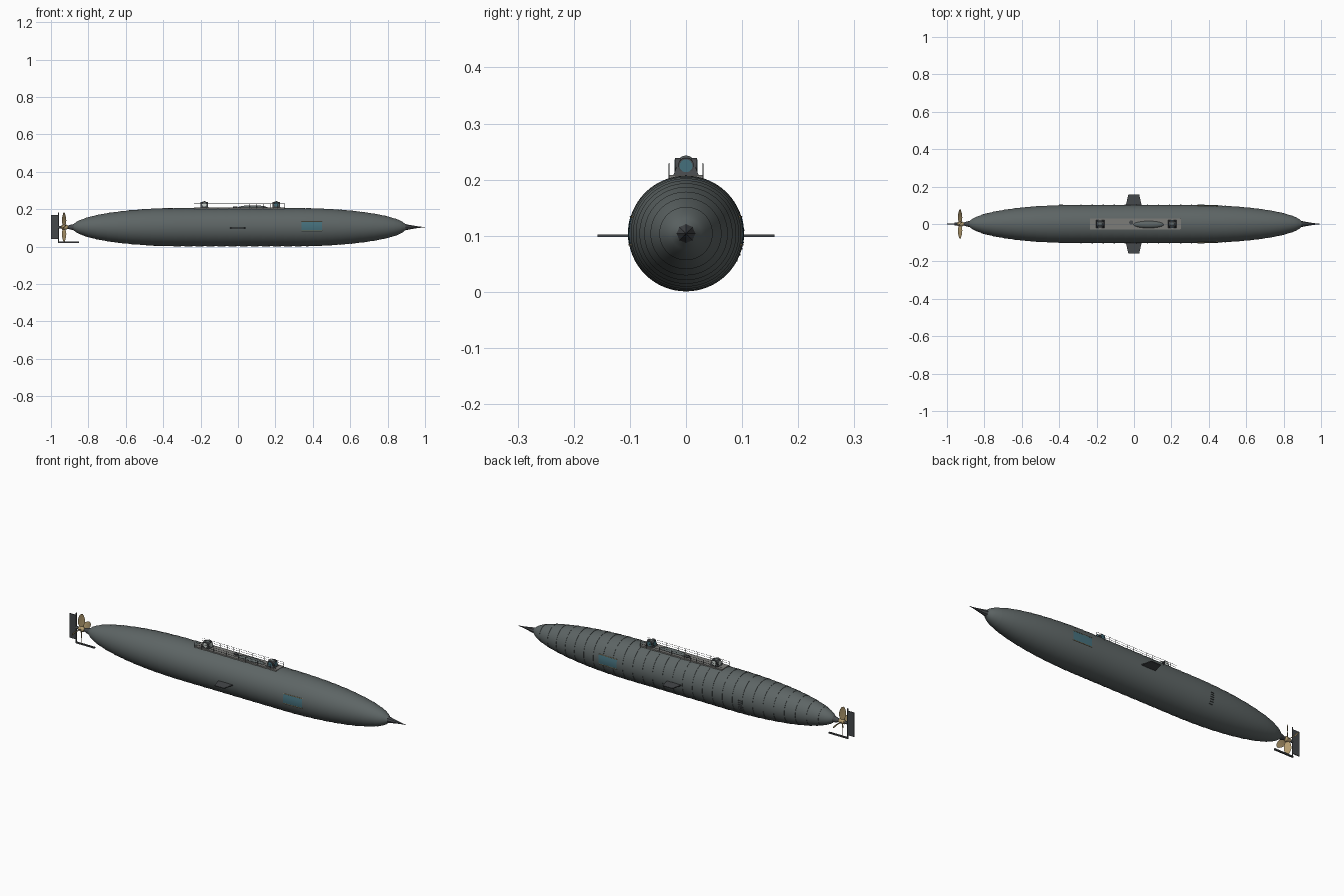
import bpy, bmesh, math
from mathutils import Matrix, Vector

if "Cube" in bpy.data.objects:
    bpy.data.objects.remove(bpy.data.objects["Cube"])

ZC = 0.104  # height of the hull axis


def mat(name, col):
    m = bpy.data.materials.new(name)
    m.diffuse_color = (*col, 1)
    m.use_nodes = True
    m.node_tree.nodes["Principled BSDF"].inputs["Base Color"].default_value = m.diffuse_color
    return m


IRON = mat("iron", (0.11, 0.13, 0.13))
DARK = mat("dark_iron", (0.06, 0.065, 0.07))
DECK = mat("deck_grey", (0.2, 0.2, 0.19))
BRASS = mat("brass", (0.45, 0.33, 0.16))
GLASS = mat("glass", (0.06, 0.16, 0.2))
LAMP = mat("lamp_glass", (0.6, 0.65, 0.62))


def finish(name, bm, m, smooth=None):
    bmesh.ops.recalc_face_normals(bm, faces=bm.faces)
    me = bpy.data.meshes.new(name)
    bm.to_mesh(me)
    bm.free()
    ob = bpy.data.objects.new(name, me)
    bpy.context.collection.objects.link(ob)
    me.materials.append(m)
    if smooth:
        bpy.ops.object.select_all(action='DESELECT')
        ob.select_set(True)
        bpy.context.view_layer.objects.active = ob
        bpy.ops.object.shade_smooth_by_angle(angle=math.radians(smooth))
    return ob


def lathe(name, prof, m, n=64, smooth=20):
    # revolve (x, r) points round the hull axis
    bm = bmesh.new()
    rings = [[bm.verts.new((x, r * math.cos(2 * math.pi * i / n), ZC + r * math.sin(2 * math.pi * i / n)))
              for i in range(n)] for x, r in prof]
    for a, b in zip(rings, rings[1:]):
        for i in range(n):
            j = (i + 1) % n
            bm.faces.new((a[i], a[j], b[j], b[i]))
    bm.faces.new(rings[0])
    bm.faces.new(rings[-1])
    return finish(name, bm, m, smooth)


def add_box(bm, lo, hi):
    lo, hi = Vector(lo), Vector(hi)
    bmesh.ops.create_cube(bm, size=1, matrix=Matrix.Translation((lo + hi) / 2) @ Matrix.Diagonal((*(hi - lo), 1)))


def add_rod(bm, a, b, r, n=8):
    a, b = Vector(a), Vector(b)
    rot = Vector((0, 0, 1)).rotation_difference(b - a).to_matrix().to_4x4()
    bmesh.ops.create_cone(bm, cap_ends=True, segments=n, radius1=r, radius2=r, depth=(b - a).length,
                          matrix=Matrix.Translation((a + b) / 2) @ rot)


def box(name, lo, hi, m):
    bm = bmesh.new()
    add_box(bm, lo, hi)
    return finish(name, bm, m)


def ball(name, c, s, m):
    bm = bmesh.new()
    bmesh.ops.create_uvsphere(bm, u_segments=24, v_segments=12, radius=1,
                              matrix=Matrix.Translation(c) @ Matrix.Diagonal((*s, 1)))
    return finish(name, bm, m, 40)


def prism(name, pts, m):
    # extrude a flat outline given as (bottom loop, top loop)
    bm = bmesh.new()
    a, b = [[bm.verts.new(p) for p in loop] for loop in pts]
    bm.faces.new(a)
    bm.faces.new(b)
    for i in range(len(a)):
        j = (i + 1) % len(a)
        bm.faces.new((a[i], a[j], b[j], b[i]))
    return finish(name, bm, m)


def hull_r(x):
    t = max(0, (x - 0.3) / 0.603, (-0.3 - x) / 0.585)
    return 0.1015 * math.sqrt(max(0, 1 - t * t))


# hull of overlapping plates, each with a small step at its aft edge
prof = [(-0.882, 0.012)]
N = 30
for k in range(N):
    x0, x1 = -0.878 + 1.775 * k / N, -0.878 + 1.775 * (k + 1) / N
    for i in range(5):
        f = i / 4
        x = x0 + (x1 - x0) * f
        prof.append((x, hull_r(x) + 0.0016 * (1 - f)))
prof.append((0.902, 0.012))
lathe("hull", prof, IRON)

# ram spike with ridges, and stern shaft
lathe("ram_spike", [(0.88, 0.02), (0.91, 0.0135), (0.94, 0.008), (0.97, 0.0035), (1.0, 0.0005)], DARK, 8, None)
lathe("stern_shaft", [(-0.87, 0.018), (-0.895, 0.013), (-0.91, 0.008), (-0.96, 0.007)], DARK, 24)

# propeller
lathe("propeller_hub", [(-0.948, 0.004), (-0.942, 0.011), (-0.918, 0.013), (-0.91, 0.009)], BRASS, 24)
bm = bmesh.new()
for q in range(4):
    rot = Matrix.Translation((-0.93, 0, ZC)) @ Matrix.Rotation(math.pi / 2 * q, 4, 'X')
    rows = []
    for i in range(9):
        f = i / 8
        r = 0.008 + 0.07 * f
        w = 0.005 + 0.013 * math.sin(math.pi * min(1, f * 0.97)) ** 0.7
        tw = math.radians(55 - 30 * f)
        rows.append([bm.verts.new(rot @ Vector((s * w * math.sin(tw) + d * 0.001 * math.cos(tw),
                                               s * w * math.cos(tw) - d * 0.001 * math.sin(tw), r)))
                     for s, d in ((-1, 0), (0, 1), (1, 0), (0, -1))])
    for a, b in zip(rows, rows[1:]):
        for i in range(4):
            j = (i + 1) % 4
            bm.faces.new((a[i], a[j], b[j], b[i]))
    bm.faces.new(rows[0])
    bm.faces.new(rows[-1])
finish("propeller_blades", bm, BRASS, 50)

# rudder, its post and the skeg bar
box("rudder", (-1.0, -0.002, 0.04), (-0.962, 0.002, 0.17), DARK)
bm = bmesh.new()
add_rod(bm, (-0.96, 0, 0.022), (-0.96, 0, 0.182), 0.003)
add_box(bm, (-0.963, -0.004, 0.02), (-0.85, 0.004, 0.027))
finish("rudder_post_and_skeg", bm, DARK)

for s, side in ((-1, "front"), (1, "back")):
    # diving plane
    plan = [(-0.045, 0.095), (0.042, 0.095), (0.028, 0.158), (-0.03, 0.158)]
    prism(side + "_diving_plane", [[(x, s * y, z) for x, y in plan] for z in (0.098, 0.102)], DARK)
    # saloon window: curved glass following the hull, with brass frame and bars
    bm = bmesh.new()
    z0, z1 = 0.084, 0.134
    cols = []
    for i in range(9):
        x = 0.34 + 0.11 * i / 8
        col = []
        for j in range(5):
            z = z0 + (z1 - z0) * j / 4
            y = math.sqrt((hull_r(x) + 0.0024) ** 2 - (z - ZC) ** 2)
            col.append(bm.verts.new((x, s * y, z)))
        cols.append(col)
    for a, b in zip(cols, cols[1:]):
        for j in range(4):
            bm.faces.new((a[j], b[j], b[j + 1], a[j + 1]))
    finish(side + "_window_glass", bm, GLASS, 30)
    bm = bmesh.new()
    for zz in (z0, z1):
        p = [(x, s * math.sqrt((hull_r(x) + 0.002) ** 2 - (zz - ZC) ** 2), zz) for x in (0.34, 0.395, 0.45)]
        for a, b in zip(p, p[1:]):
            add_rod(bm, a, b, 0.0016)
    finish(side + "_window_frame", bm, BRASS)

    # deck railing
    bm = bmesh.new()
    for i in range(14):
        x = -0.235 + 0.485 * i / 13
        add_rod(bm, (x, s * 0.03, 0.2), (x, s * 0.03, 0.229), 0.0008, 6)
    for z in (0.218, 0.229):
        add_rod(bm, (-0.235, s * 0.03, z), (0.25, s * 0.03, z), 0.0006, 6)
    finish(side + "_railing", bm, DARK)

# boarding ladder on the back flank
bm = bmesh.new()
for i in range(6):
    z = 0.055 + 0.011 * i
    y = math.sqrt(hull_r(-0.39) ** 2 - (z - ZC) ** 2)
    add_box(bm, (-0.4, y - 0.002, z - 0.0012), (-0.38, y + 0.004, z + 0.0012))
finish("boarding_ladder", bm, DARK)

# deck and hatch
box("deck", (-0.235, -0.03, 0.198), (0.25, 0.03, 0.2085), DECK)
bm = bmesh.new()
add_rod(bm, (-0.015, 0.008, 0.205), (-0.015, 0.008, 0.214), 0.011, 24)
finish("deck_hatch", bm, DARK, 30)

# upturned dinghy
ball("dinghy", (0.078, -0.003, 0.207), (0.082, 0.019, 0.014), IRON)

# pilot house and lantern house: tapered housing, domed roof, round panes on four sides
for name, cx, pane in (("pilot_house", 0.205, GLASS), ("lantern_house", -0.18, LAMP)):
    sq = [(-1, -1), (1, -1), (1, 1), (-1, 1)]
    prism(name, [[(cx + k * u, k * v, z) for u, v in sq] for k, z in ((0.023, 0.207), (0.013, 0.232))], DARK)
    ball(name + "_roof", (cx, 0, 0.229), (0.015, 0.015, 0.014), IRON)
    bm, fr = bmesh.new(), bmesh.new()
    for q in range(4):
        d = Vector((math.cos(q * math.pi / 2), math.sin(q * math.pi / 2), 0))
        c = Vector((cx, 0, 0.2245))
        add_rod(fr, c, c + d * 0.0195, 0.0145, 24)
        add_rod(bm, c, c + d * 0.0205, 0.0115, 24)
    finish(name + "_pane_rims", fr, DARK, 30)
    finish(name + "_panes", bm, pane, 30)
